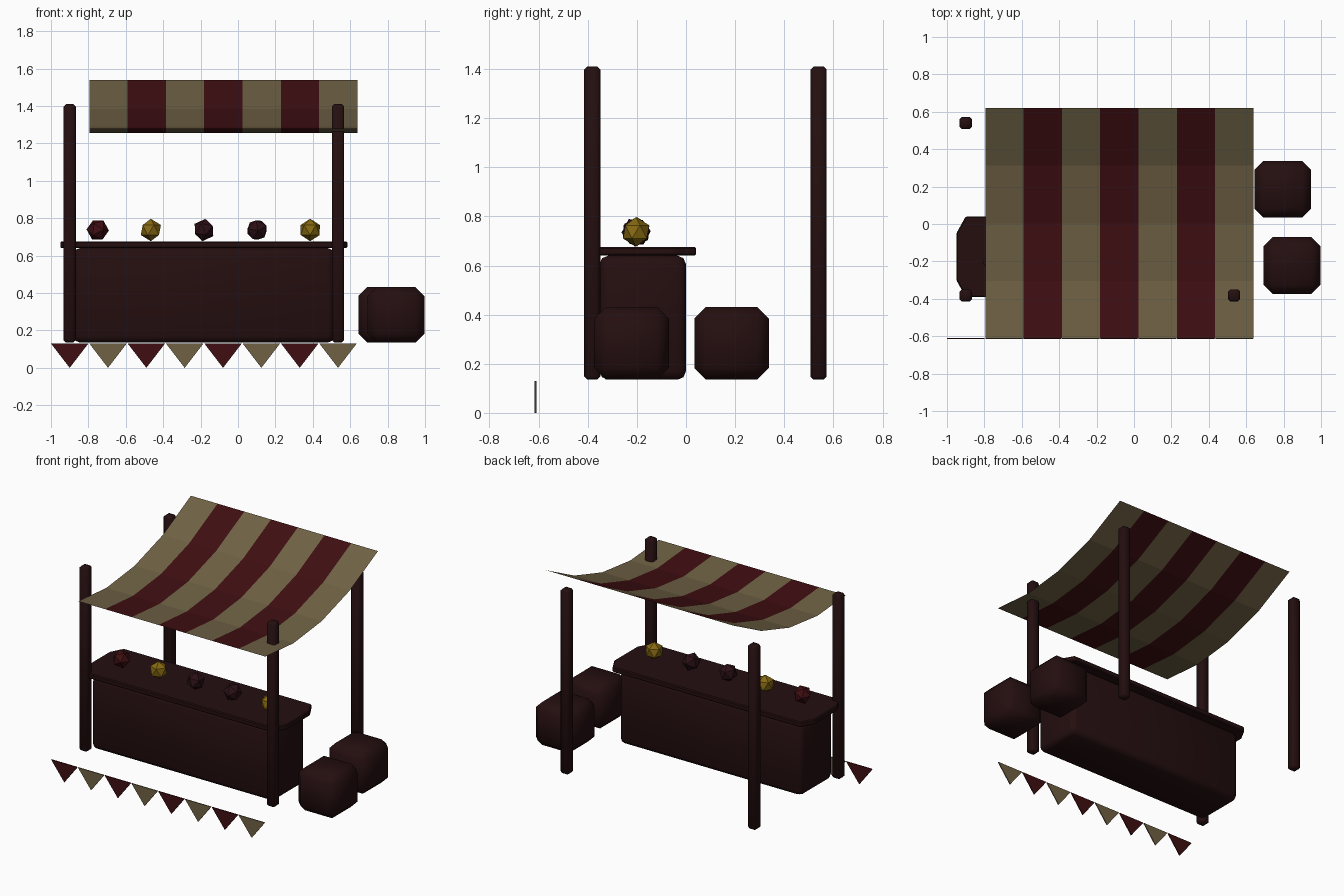
import bpy
import bmesh
from mathutils import Matrix, Euler

cube = bpy.data.objects.get("Cube")
if cube:
    bpy.data.objects.remove(cube, do_unlink=True)


def material(name, rgb):
    m = bpy.data.materials.new(name)
    m.use_nodes = True
    colour = (*rgb, 1)
    m.diffuse_color = colour
    node = next(n for n in m.node_tree.nodes if n.type == "BSDF_PRINCIPLED")
    node.inputs["Base Color"].default_value = colour
    node.inputs["Roughness"].default_value = 0.8
    return m


wood = material("dark wood", (0.018, 0.0045, 0.005))
red = material("deep red", (0.05, 0.0045, 0.006))
cream = material("aged cream", (0.16, 0.12, 0.058))
gold = material("gold", (0.24, 0.14, 0.006))
plum = material("dark plum", (0.024, 0.005, 0.008))


def add(name, bm, mats, smooth=False):
    mesh = bpy.data.meshes.new(name)
    bm.to_mesh(mesh)
    bm.free()
    for m in mats:
        mesh.materials.append(m)
    for p in mesh.polygons:
        p.use_smooth = smooth
    ob = bpy.data.objects.new(name, mesh)
    bpy.context.collection.objects.link(ob)
    return ob


def box(name, lo, hi, bevel, segments=1):
    bm = bmesh.new()
    size = [b - a for a, b in zip(lo, hi)]
    centre = [(a + b) / 2 for a, b in zip(lo, hi)]
    bmesh.ops.create_cube(bm, size=1, matrix=Matrix.Translation(centre) @ Matrix.Diagonal((*size, 1)))
    bmesh.ops.bevel(bm, geom=bm.edges[:], offset=bevel, segments=segments,
                    profile=0.5, affect="EDGES")
    return add(name, bm, [wood], smooth=True)


def slab(name, outline, axis, start, depth, mat, bevel=0):
    """Extrude a flat outline along z (axis 2) or y (axis 1)."""
    bm = bmesh.new()
    verts = [bm.verts.new((a, b, start) if axis == 2 else (a, start, b)) for a, b in outline]
    face = bm.faces.new(verts)
    top = bmesh.ops.extrude_face_region(bm, geom=[face])["geom"]
    move = [0, 0, 0]
    move[axis] = depth
    bmesh.ops.translate(bm, vec=move, verts=[v for v in top if isinstance(v, bmesh.types.BMVert)])
    bmesh.ops.recalc_face_normals(bm, faces=bm.faces[:])
    if bevel:
        bmesh.ops.bevel(bm, geom=bm.edges[:], offset=bevel, segments=1, affect="EDGES")
    return add(name, bm, [mat])


BASE = 0.135

# Four corner posts
for end, y in (("front", -0.382), ("back", 0.54)):
    for side, x in (("right", -0.9), ("left", 0.535)):
        box(f"{end}_{side}_post", (x - 0.033, y - 0.033, BASE), (x + 0.033, y + 0.033, 1.41), 0.013)

# Counter body and its cut-corner top
box("counter_body", (-0.88, -0.352, BASE), (0.515, 0, 0.64), 0.035, 2)
x0, x1, y0, y1, cx, cy = -0.95, 0.585, -0.39, 0.04, 0.05, 0.09
slab("counter_top",
     [(x0 + cx, y0), (x1 - cx, y0), (x1, y0 + cy), (x1, y1 - cy),
      (x1 - cx, y1), (x0 + cx, y1), (x0, y1 - cy), (x0, y0 + cy)],
     2, 0.64, 0.036, wood, 0.006)

# Crates beside the stall
for name, x, y in (("front_crate", 0.845, -0.222), ("back_crate", 0.795, 0.186)):
    box(name, (x - 0.152, y - 0.152, BASE), (x + 0.152, y + 0.152, 0.432), 0.048)

# Sagging striped awning
STRIPES, ROWS, SAG = 7, 4, 0.12
bm = bmesh.new()
grid = []
for r in range(ROWS + 1):
    t = r / ROWS
    z = 1.28 + 0.26 * t - 4 * SAG * t * (1 - t)
    grid.append([bm.verts.new((-0.795 + 1.433 * s / STRIPES, -0.612 + 1.232 * t, z))
                 for s in range(STRIPES + 1)])
for low, high in zip(grid, grid[1:]):
    for s in range(STRIPES):
        f = bm.faces.new((low[s], low[s + 1], high[s + 1], high[s]))
        f.material_index = s % 2
add("awning", bm, [cream, red])

# Row of pennants along the front
for i in range(8):
    x = -0.9 + 0.205 * i
    slab(f"pennant_{i + 1}", [(x - 0.1, 0.13), (x + 0.1, 0.13), (x, 0)],
         1, -0.616, 0.007, cream if i % 2 else red)

# Goods laid out on the counter
for i, (mat, turn) in enumerate([(red, (0.3, 0.5, 0.2)), (gold, (0, 0, 0)), (plum, (0, 0.15, 0.6)),
                                 (plum, (0.2, -0.5, 1)), (gold, (0, 0, 0.3))]):
    bm = bmesh.new()
    place = Matrix.Translation((-0.75 + 0.284 * i, -0.203, 0.737)) @ Euler(turn).to_matrix().to_4x4()
    bmesh.ops.create_icosphere(bm, subdivisions=1, radius=0.06, matrix=place)
    add(f"goods_{i + 1}", bm, [mat])
